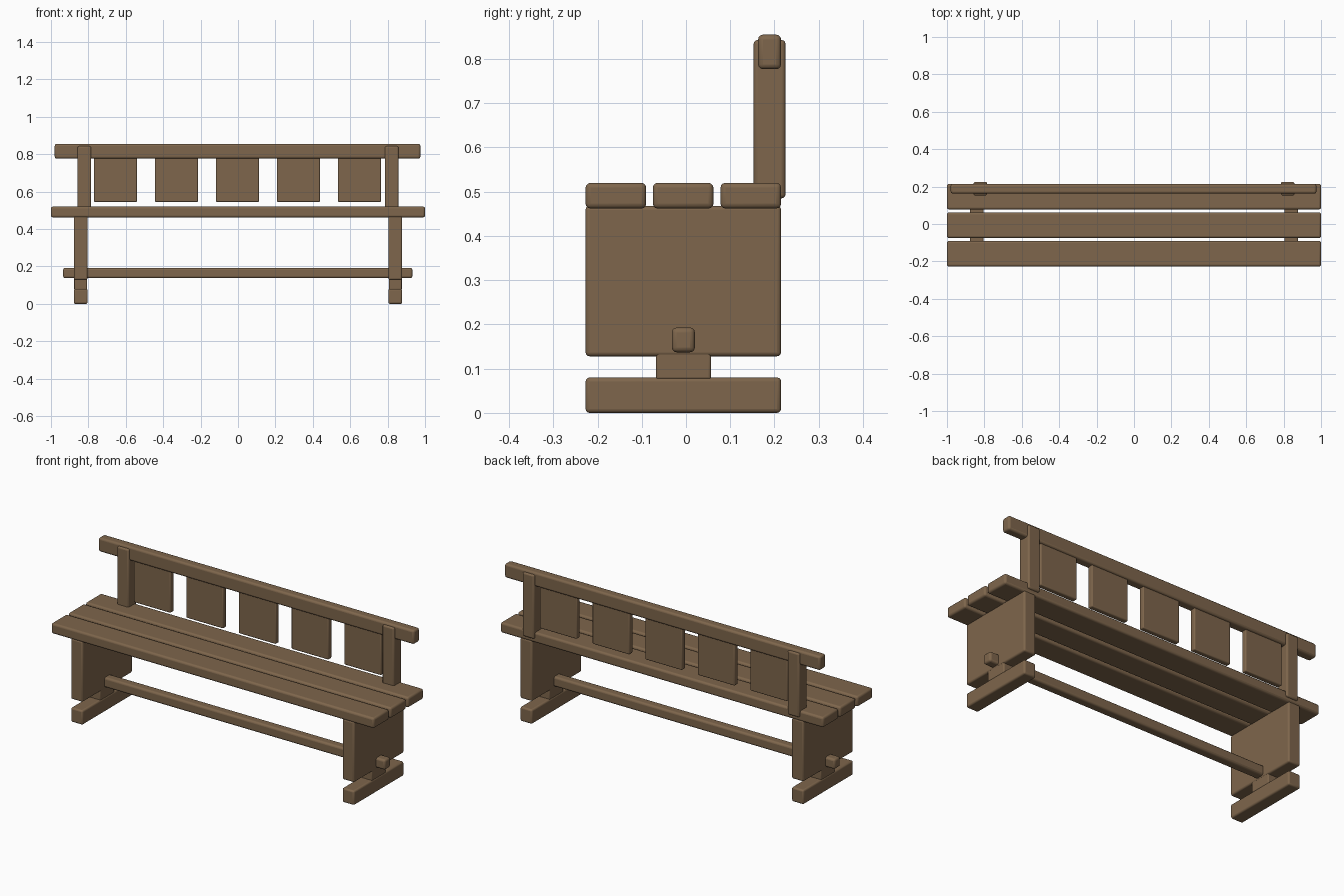
import bpy
from mathutils import Vector

cube = bpy.data.objects.get("Cube")
if cube:
    bpy.data.objects.remove(cube, do_unlink=True)

wood = bpy.data.materials.new("brown_wood")
wood.use_nodes = True
colour = (0.21, 0.133, 0.072, 1)
wood.diffuse_color = colour
wood.node_tree.nodes["Principled BSDF"].inputs["Base Color"].default_value = colour


def board(name, x, y, z, radius=0.009):
    """Rounded board spanning the given (low, high) ranges."""
    low, high = Vector((x[0], y[0], z[0])), Vector((x[1], y[1], z[1]))
    bpy.ops.mesh.primitive_cube_add(size=1, location=(low + high) / 2)
    ob = bpy.context.object
    ob.name = name
    ob.scale = high - low
    bpy.ops.object.transform_apply(location=False, rotation=False, scale=True)
    bevel = ob.modifiers.new("rounded_edges", "BEVEL")
    bevel.width = radius
    bevel.segments = 3
    ob.data.materials.append(wood)
    bpy.ops.object.shade_smooth_by_angle()
    return ob


def pair(name, x, y, z, radius=0.009):
    """Matching boards at the left (+x) and right (-x) ends."""
    board("left_" + name, x, y, z, radius)
    board("right_" + name, (-x[1], -x[0]), y, z, radius)


# Seat planks
for name, y in (("front", -0.227), ("middle", -0.075), ("back", 0.078)):
    board(name + "_seat_plank", (-1, 1), (y, y + 0.137), (0.462, 0.52), 0.011)

# End supports: wide leg panel, short neck and foot
depth = (-0.227, 0.215)
pair("leg_panel", (0.804, 0.878), depth, (0.128, 0.468))
pair("leg_neck", (0.806, 0.876), (-0.068, 0.057), (0.075, 0.145), 0.006)
pair("foot", (0.804, 0.878), depth, (0, 0.08))

# Stretcher bar through both leg panels
board("stretcher", (-0.935, 0.932), (-0.032, 0.02), (0.137, 0.193), 0.011)

# Backrest: posts, top rail and evenly spaced panels
pair("back_post", (0.785, 0.858), (0.153, 0.225), (0.485, 0.843))
board("top_rail", (-0.98, 0.975), (0.163, 0.215), (0.777, 0.855), 0.011)
for i in range(5):
    centre = -0.655 + i * 0.326
    board(f"back_panel_{i + 1}", (centre - 0.115, centre + 0.115),
          (0.174, 0.204), (0.545, 0.795), 0.006)
